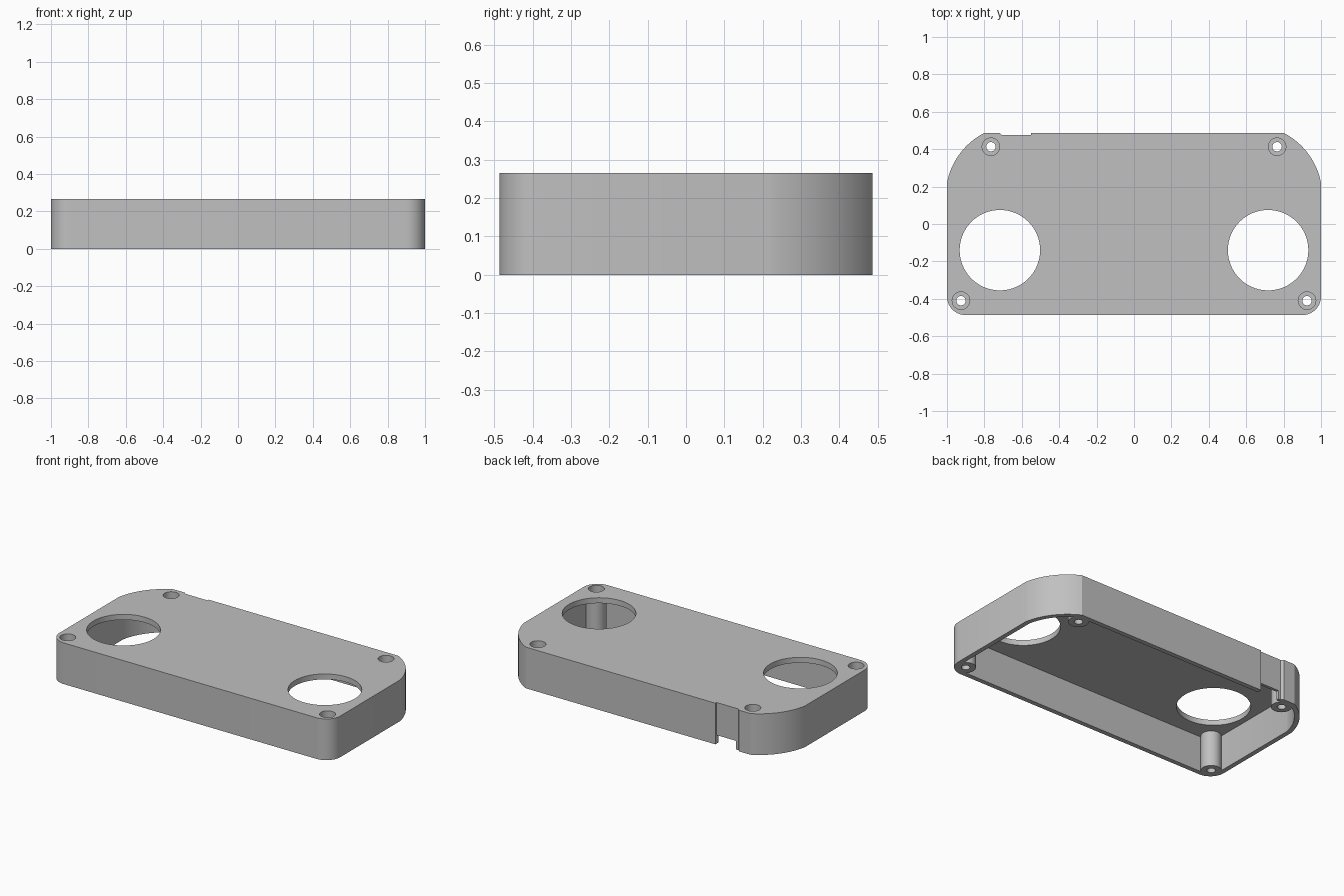
import bpy, bmesh, math
from mathutils import Vector

if "Cube" in bpy.data.objects:
    bpy.data.objects.remove(bpy.data.objects["Cube"], do_unlink=True)

HEIGHT, HALF_Y = 0.265, 0.487
WALL, ROOF = 0.03, 0.035
SCREWS = [(s * x, y) for s in (-1, 1) for x, y in ((0.925, -0.41), (0.765, 0.413))]

grey = bpy.data.materials.new("plastic_grey")
grey.use_nodes = True
colour = (0.53, 0.53, 0.53, 1)
grey.diffuse_color = colour
grey.node_tree.nodes["Principled BSDF"].inputs["Base Color"].default_value = colour


def arc(centre, radius, start, end, steps):
    """Points along an arc, angles in radians."""
    angles = [start + (end - start) * i / steps for i in range(steps + 1)]
    return [Vector((centre[0] + radius * math.cos(a), centre[1] + radius * math.sin(a)))
            for a in angles]


def offset(points, d):
    """Move a counter-clockwise outline inward by d with mitred corners."""
    result = []
    for i, p in enumerate(points):
        a = (p - points[i - 1]).normalized()
        b = (points[(i + 1) % len(points)] - p).normalized()
        n1, n2 = Vector((-a.y, a.x)), Vector((-b.y, b.x))
        result.append(p + (n1 + n2) * d / (1 + n1.dot(n2)))
    return result


def prism(name, points, z0, z1):
    """Extrude an outline between two heights."""
    bm = bmesh.new()
    face = bm.faces.new([bm.verts.new((p[0], p[1], z0)) for p in points])
    ext = bmesh.ops.extrude_face_region(bm, geom=[face])
    top = [v for v in ext["geom"] if isinstance(v, bmesh.types.BMVert)]
    bmesh.ops.translate(bm, verts=top, vec=(0, 0, z1 - z0))
    bmesh.ops.recalc_face_normals(bm, faces=bm.faces)
    mesh = bpy.data.meshes.new(name)
    bm.to_mesh(mesh)
    bm.free()
    obj = bpy.data.objects.new(name, mesh)
    bpy.context.collection.objects.link(obj)
    mesh.materials.append(grey)
    return obj


def cylinder(name, centre, radius, z0, z1, sides=48):
    return prism(name, arc(centre, radius, 0, math.tau, sides)[:-1], z0, z1)


def combine(target, tool, operation):
    """Apply a boolean and discard the tool."""
    tool.hide_render = True
    mod = target.modifiers.new(operation, "BOOLEAN")
    mod.operation, mod.solver, mod.object = operation, "EXACT", tool
    bpy.context.view_layer.objects.active = target
    bpy.ops.object.modifier_apply(modifier=mod.name)
    bpy.data.objects.remove(tool, do_unlink=True)


# Outline: small front corners, broad arcs at the back
low, high = Vector((1, 0.22)), Vector((0.8, HALF_Y))
chord = high - low
radius = 0.38
inward = Vector((-chord.y, chord.x)).normalized()
centre = (low + high) / 2 + inward * math.sqrt(radius ** 2 - chord.length_squared / 4)
angles = [math.atan2(*(p - centre).yx) for p in (low, high)]
right_half = arc((0.9, 0.1 - HALF_Y), 0.1, -math.pi / 2, 0, 12)
right_half += arc(centre, radius, *angles, 20)
outline = right_half + [Vector((-p.x, p.y)) for p in reversed(right_half)]

# Hollow shell, open underneath
cover = prism("cover", outline, 0, HEIGHT)
combine(cover, prism("cavity", offset(outline, WALL), -0.1, HEIGHT - ROOF), "DIFFERENCE")

# Screw posts, then their counterbored holes
for pos in SCREWS:
    combine(cover, cylinder("screw_post", pos, 0.06, 0, HEIGHT - ROOF / 2), "UNION")
for pos in SCREWS:
    combine(cover, cylinder("screw_hole", pos, 0.025, -0.1, 0.4, 32), "DIFFERENCE")
    combine(cover, cylinder("counterbore", pos, 0.047, HEIGHT - 0.1, 0.4, 32), "DIFFERENCE")

# Large round openings
for side in (-1, 1):
    combine(cover, cylinder("opening", (side * 0.717, -0.14), 0.215, 0.1, 0.4, 96), "DIFFERENCE")

# Shallow back recess with a cable notch at its foot
recess = [(-0.72, HALF_Y), (-0.705, HALF_Y - 0.012), (-0.55, HALF_Y - 0.012),
          (-0.55, 0.6), (-0.72, 0.6)]
combine(cover, prism("recess", recess, -0.1, 0.4), "DIFFERENCE")
notch = [(-0.69, 0.44), (-0.55, 0.44), (-0.55, 0.6), (-0.69, 0.6)]
combine(cover, prism("notch", notch, -0.1, 0.055), "DIFFERENCE")

bpy.ops.object.select_all(action="DESELECT")
cover.select_set(True)
bpy.context.view_layer.objects.active = cover
bpy.ops.object.shade_smooth_by_angle(angle=math.radians(25))
